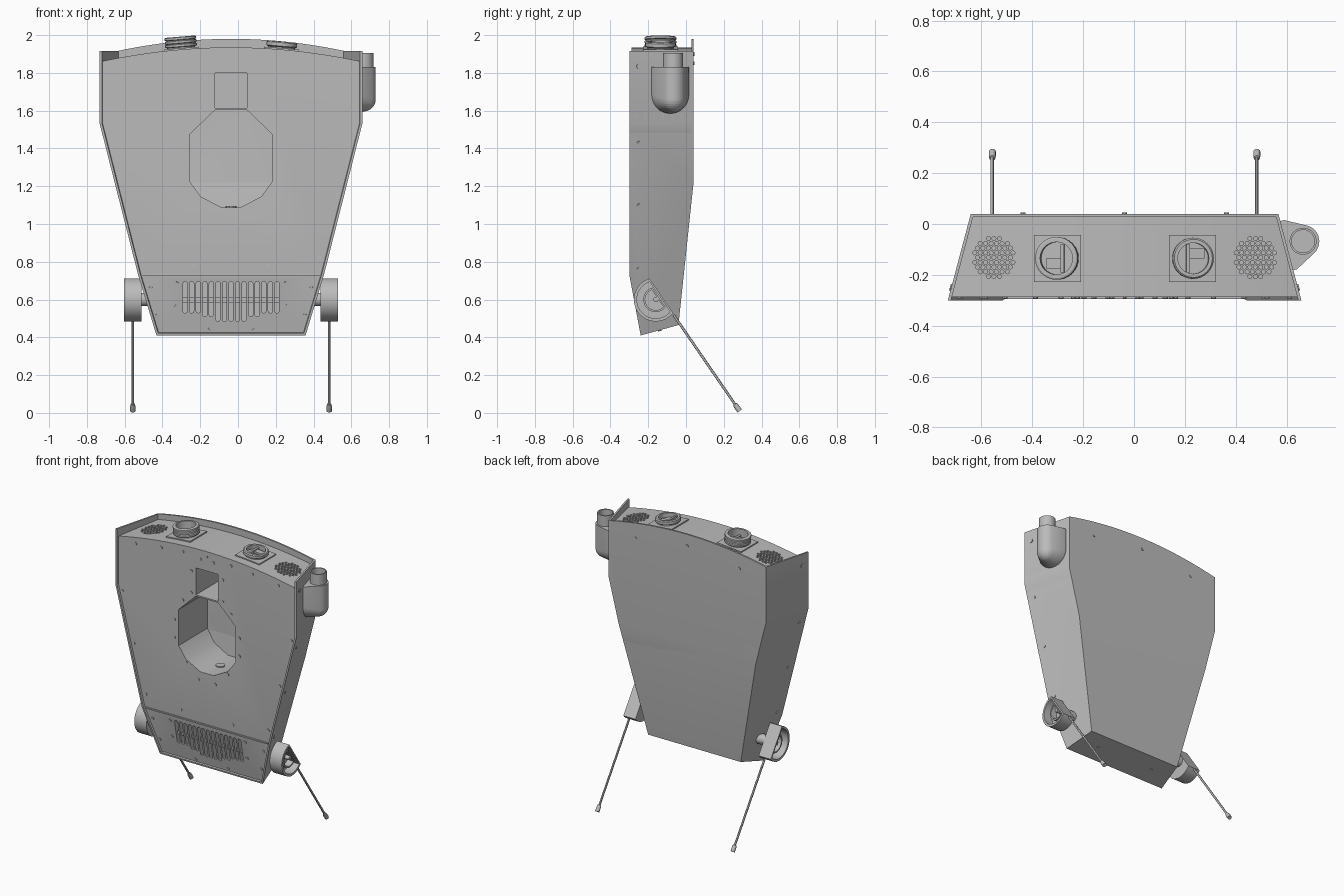
import bpy, bmesh, math
from mathutils import Vector, Matrix

if "Cube" in bpy.data.objects:
    bpy.data.objects.remove(bpy.data.objects["Cube"])

CX = -0.037          # symmetry plane of the case
WALL = 0.012         # sheet thickness

grey = bpy.data.materials.new("plain grey")
grey.use_nodes = True
grey.diffuse_color = (0.5, 0.5, 0.5, 1)
grey.node_tree.nodes["Principled BSDF"].inputs["Base Color"].default_value = (0.5, 0.5, 0.5, 1)


def finish(name, bm):
    bmesh.ops.recalc_face_normals(bm, faces=bm.faces)
    mesh = bpy.data.meshes.new(name)
    bm.to_mesh(mesh)
    bm.free()
    mesh.materials.append(grey)
    ob = bpy.data.objects.new(name, mesh)
    ob.location.x = CX
    bpy.context.collection.objects.link(ob)
    return ob


def smooth(ob):
    bpy.ops.object.select_all(action='DESELECT')
    ob.select_set(True)
    bpy.context.view_layer.objects.active = ob
    bpy.ops.object.shade_smooth_by_angle(angle=math.radians(30))


def loft(bm, loops, m=Matrix()):
    """Skin equal-sized loops and cap both ends."""
    rings = [[bm.verts.new(m @ Vector(p)) for p in loop] for loop in loops]
    n = len(rings[0])
    for a, b in zip(rings, rings[1:]):
        for i in range(n):
            bm.faces.new((a[i], a[(i + 1) % n], b[(i + 1) % n], b[i]))
    bm.faces.new(rings[0])
    bm.faces.new(rings[-1])


def circle(r, h, n=24):
    return [(r * math.cos(t * math.tau / n), r * math.sin(t * math.tau / n), h) for t in range(n)]


def aim(loc, direction):
    return Matrix.Translation(loc) @ Vector(direction).to_track_quat('Z', 'Y').to_matrix().to_4x4()


def lathe(name, profile, m, n=32):
    bm = bmesh.new()
    loft(bm, [circle(r, h, n) for r, h in profile], m)
    ob = finish(name, bm)
    smooth(ob)
    return ob


def box(name, m, size):
    bm = bmesh.new()
    bmesh.ops.create_cube(bm, size=1, matrix=m @ Matrix.Diagonal((*size, 1)))
    return finish(name, bm)


def clip(bm, co, no):
    cut = bmesh.ops.bisect_plane(bm, geom=bm.verts[:] + bm.edges[:] + bm.faces[:], dist=1e-6,
                                 plane_co=co, plane_no=no, clear_outer=True)["geom_cut"]
    bmesh.ops.edgeloop_fill(bm, edges=[e for e in cut if isinstance(e, bmesh.types.BMEdge)])


# Case planes: name -> point, outward normal
PLANES = {
    "front": ((0, -0.30, 0.73), (0, -1, 0)),
    "lower_front": ((0, -0.30, 0.73), (0, -0.32, -0.06)),
    "bottom": ((0, -0.24, 0.41), (0, 0.055, -0.2)),
    "lower_back": ((0, 0.04, 1.22), (0, 0.755, -0.08)),
    "back": ((0, 0.04, 1.22), (0, 1, 0)),
}
for s, side in ((-1, "right"), (1, "left")):
    PLANES[side + "_upper"] = ((s * 0.695, -0.30, 1.53), (s, 0.265, 0))
    PLANES[side + "_lower"] = ((s * 0.695, -0.30, 1.53), (s, 0.265, -0.254))


def shifted(key, inset):
    co, no = PLANES[key]
    no = Vector(no).normalized()
    return Vector(co) - no * inset, no


def lid_z(x):
    return 1.935 - 0.075 * (x / 0.69) ** 2


def rim_z(x):
    return 1.98 - 0.065 * min(1, (x / 0.605) ** 2)


def case_part(name, top, inset, keep_outside=None):
    """Case volume under a top curve; keep_outside leaves only one wall."""
    bm = bmesh.new()
    xs = [i * 0.055 - 0.77 for i in range(29)]
    outline = [(x, top(x)) for x in xs] + [(0.77, 0.2), (-0.77, 0.2)]
    loft(bm, [[(x, y, z) for x, z in outline] for y in (-0.5, 0.2)])
    for key in PLANES:
        clip(bm, *shifted(key, inset(key)))
    if keep_outside:
        co, no = shifted(keep_outside, WALL)
        clip(bm, co, -no)
    return finish(name, bm)


core = case_part("case_core", lid_z, lambda k: WALL if "front" in k else 0.004)
for key in PLANES:
    if "front" not in key:
        smooth(case_part(key + "_wall", rim_z, lambda k: 0, key))


def cut(target, bm):
    cutter = finish("cutter", bm)
    mod = target.modifiers.new("cut", 'BOOLEAN')
    mod.operation, mod.solver, mod.object = 'DIFFERENCE', 'EXACT', cutter
    bpy.context.view_layer.objects.active = target
    bpy.ops.object.modifier_apply(modifier="cut")
    bpy.data.objects.remove(cutter)


# Front recess: eight-sided pocket and the square bay above it
half = [(0.085, 1.603), (0.218, 1.475), (0.218, 1.225), (0.16, 1.145), (0.05, 1.088)]
octagon = half + [(-x, z) for x, z in reversed(half)]
bay = [(-0.085, 1.613), (0.085, 1.613), (0.085, 1.80), (-0.085, 1.80)]
for outline in (octagon, bay):
    bm = bmesh.new()
    loft(bm, [[(x, y, z) for x, z in outline] for y in (-0.4, 0.1)])
    clip(bm, *shifted("back", WALL))
    if outline is octagon:
        clip(bm, *shifted("lower_back", WALL))
    cut(core, bm)

# Vent slots in the lower front
bm = bmesh.new()
for i in range(-7, 8):
    x, r, hi = i * 0.0347, 0.0115, 0.684
    lo = 0.496 if abs(i) < 3 else 0.52 if abs(i) < 5 else 0.54
    arc = [(r * math.cos(t * math.pi / 5), r * math.sin(t * math.pi / 5)) for t in range(6)]
    stadium = [(x + u, hi + v) for u, v in arc] + [(x - u, lo - v) for u, v in arc]
    loft(bm, [[(u, y, v) for u, v in stadium] for y in (-0.4, -0.18)])
cut(core, bm)
box("vent_crossbar", Matrix.Translation((0, -0.235, 0.598)), (0.52, 0.02, 0.026))

# Perforated grilles in the lid
bm = bmesh.new()
for s in (-1, 1):
    for q in range(-4, 5):
        for r in range(-4, 5):
            ring = sorted((abs(q), abs(r), abs(q + r)))
            if ring[2] <= 4 and ring != [0, 4, 4]:
                c = (s * 0.514 + 0.0215 * (q + r / 2), -0.132 + 0.0187 * r, 0)
                loft(bm, [circle(0.008, h, 8) for h in (1.8, 2.1)], Matrix.Translation(c))
cut(core, bm)
smooth(core)
box("front_fold", Matrix.Translation((0, -0.289, 0.73)), (0.94, 0.012, 0.009))

# Screws: front (x, z) pairs mirrored, then sides, back and pocket
bm = bmesh.new()


def screw(loc, direction, r=0.01):
    loft(bm, [circle(r, h, 10) for h in (-0.004, 0.005)], aim(loc, direction))


upper = [(0.548, 1.845), (0.35, 1.87), (0.185, 1.885), (0.05, 1.87), (0.12, 1.77), (0.12, 1.62),
         (0.185, 1.55), (0.25, 1.40), (0.25, 1.275), (0.16, 1.125), (0.065, 1.03), (0.2, 0.785),
         (0.648, 1.49), (0.56, 1.15), (0.47, 0.82)]
lower = [(0.425, 0.66), (0.39, 0.515), (0.288, 0.685), (0.288, 0.565), (0.125, 0.44)]
for s in (-1, 1):
    for x, z in upper:
        screw((s * x, -0.30 + WALL, z), (0, -1, 0))
    for x, z in lower:
        screw((s * x, -0.288 + (0.73 - z) * 0.1875, z), (0, -0.32, -0.06))
    for z in (1.835, 1.43, 1.10, 0.765):
        x = 0.695 - 0.265 * 0.05 - 0.254 * max(0, 1.53 - z)
        screw((s * x, -0.25, z), (s, 0.265, -0.254 if z < 1.53 else 0), 0.013 if z > 1.5 else 0.009)
    screw((s * 0.4, 0.04, 1.85), (0, 1, 0))
    screw((s * 0.22, -0.14, 0.4375), (0, 0.055, -0.2))
screw((0, 0.04, 1.90), (0, 1, 0))
screw((0, -0.30 + WALL, 1.90), (0, -1, 0), 0.007)
screw((0, -0.14, 1.089), (0, 0, 1), 0.03)
finish("screws", bm)

# Lid ports: ribbed tube on a square plate with a grip inside
for name, x, r, height, ribs in (("tall_port", -0.263, 0.084, 0.068, 3), ("short_port", 0.267, 0.081, 0.042, 1)):
    m = aim((x, -0.135, lid_z(x)), (2 * 0.075 * x / 0.69 ** 2, 0, 1))
    box(name + "_plate", m, (0.185, 0.185, 0.014))
    step = (height - 0.012) / ribs
    profile = [(r - 0.01, 0)]
    for i in range(ribs):
        h = 0.012 + i * step
        profile += [(r - 0.01, h), (r, h + 0.2 * step), (r, h + 0.8 * step), (r - 0.006, h + step)]
    lathe(name, profile + [(r - 0.02, height), (r - 0.02, 0.012)], m)
    box(name + "_grip", m @ Matrix.Translation((0, 0.02, 0.015)), (0.11, 0.014, 0.03))
    box(name + "_catch", m @ Matrix.Translation((0.02, -0.015, 0.013)), (0.04, 0.06, 0.02))

# Side elbow: hull of a rounded wall flange and a ball-ended barrel
out = Vector((1, 0.265, 0)).normalized()
along = Vector((-out.y, out.x, 0))
base = Vector((0.638, -0.085, 0))
barrel = base + out * 0.066
bm = bmesh.new()
for t in range(17):
    a = math.pi * (1 + t / 16)
    for d in (0, 0.015):
        p = base + out * d + along * 0.1 * math.cos(a)
        for z in (1.83, 1.685 + 0.1 * math.sin(a)):
            bm.verts.new((p.x, p.y, z))
bmesh.ops.create_uvsphere(bm, u_segments=32, v_segments=16, radius=0.064,
                          matrix=Matrix.Translation((barrel.x, barrel.y, 1.66)))
for p in circle(0.064, 1.83, 32):
    bm.verts.new(barrel + Vector(p))
hull = bmesh.ops.convex_hull(bm, input=bm.verts[:])
bmesh.ops.delete(bm, geom=list({v for v in hull["geom_interior"] if isinstance(v, bmesh.types.BMVert)}),
                 context='VERTS')
smooth(finish("side_elbow", bm))
lathe("elbow_pipe", [(0.053, 1.80), (0.053, 1.905), (0.045, 1.905), (0.045, 1.832)], Matrix.Translation(barrel))


# Side drums with a flat edge, each carrying a thin rod
def d_loop(r, c, h):
    a = math.asin(c / r)
    ts = [math.pi - a + (math.pi + 2 * a) * i / 28 for i in range(29)]
    return [(r * math.cos(t), r * math.sin(t), h) for t in ts]


for s, side in ((-1, "right"), (1, "left")):
    slope = Vector((0, 0.565, -0.825)).normalized()
    m = Matrix(((0, 0, s, 0), (slope.y, -slope.z, 0, -0.16), (slope.z, slope.y, 0, 0.60), (0, 0, 0, 1)))
    bm = bmesh.new()
    loft(bm, [d_loop(0.116, 0.036, 0.473), d_loop(0.116, 0.036, 0.566),
              d_loop(0.100, 0.026, 0.566), d_loop(0.100, 0.026, 0.50)], m)
    loft(bm, [d_loop(0.066, 0.02, 0.49), d_loop(0.066, 0.02, 0.545),
              d_loop(0.056, 0.012, 0.545), d_loop(0.056, 0.012, 0.50)], m)
    smooth(finish(side + "_drum", bm))
    lathe(side + "_hub", [(0.035, 0.40), (0.035, 0.48), (0.014, 0.48), (0.014, 0.55)], m, 20)
    start = Vector((s * 0.52, -0.066, 0.519))
    end = Vector((s * 0.52, 0.284, 0.010))
    length = (end - start).length
    lathe(side + "_rod", [(0.007, 0), (0.007, length - 0.045), (0.012, length - 0.043),
                          (0.014, length - 0.03), (0.014, length)], aim(start, end - start), 12)
